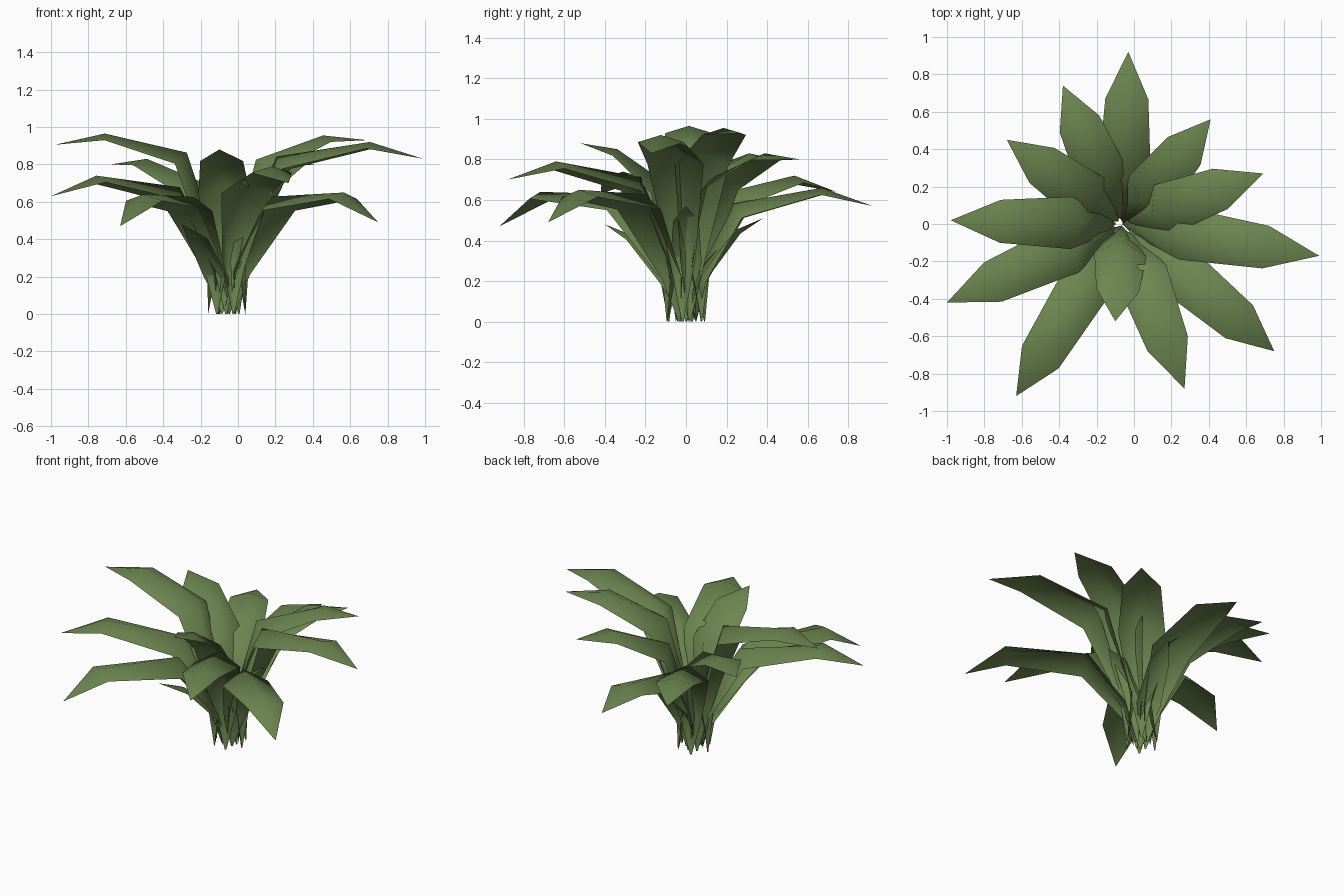
import bpy, bmesh
from mathutils import Vector

cube = bpy.data.objects.get("Cube")
if cube:
    bpy.data.objects.remove(cube, do_unlink=True)

green = bpy.data.materials.new("leaf_green")
green.use_nodes = True
colour = (0.15, 0.235, 0.08, 1)
green.diffuse_color = colour
shader = green.node_tree.nodes["Principled BSDF"]
shader.inputs["Base Color"].default_value = colour
shader.inputs["Roughness"].default_value = 0.9

UP = Vector((0, 0, 1))
CROWN = Vector((-0.06, 0, 0))  # where all stems meet the ground


def make_leaf(name, tip, rise, root, size=1.0):
    """Arching leaf: pinched stem, wide knee, flat shoulder, pointed tip, raised midrib."""
    tip = Vector(tip)
    reach = Vector((tip.x, tip.y, 0)) - CROWN
    out = reach.normalized()
    side = UP.cross(out)
    shoulder_z = tip.z + rise
    knee_z = shoulder_z - 0.15 + 0.8 * rise

    # midrib points, with half width and fold depth at each;
    # leaves that droop more bend further out
    midrib = [CROWN + out * root,
              CROWN + out * (reach.length * 0.06 - 0.02) + UP * knee_z * 0.38,
              CROWN + reach * (0.19 + 0.7 * rise) + UP * knee_z,
              CROWN + reach * (0.67 + 0.65 * rise) + UP * shoulder_z,
              tip]
    half_widths = [0.005, 0.065, 0.14, 0.115, 0]
    folds = [0, 0.07, 0.085, 0.035, 0]

    bm = bmesh.new()
    rows = []
    for i, point in enumerate(midrib[:-1]):
        tangent = (midrib[i + 1] - midrib[max(i - 1, 0)]).normalized()
        drop = tangent.cross(side) * folds[i] * size
        width = side * half_widths[i] * size
        edges = [point - width - drop, point, point + width - drop]
        rows.append([bm.verts.new(corner) for corner in edges])
    end = bm.verts.new(tip)
    for lower, upper in zip(rows, rows[1:]):
        for j in range(2):
            bm.faces.new((lower[j + 1], lower[j], upper[j], upper[j + 1]))
    for j in range(2):
        bm.faces.new((rows[-1][j + 1], rows[-1][j], end))
    bm.normal_update()
    if sum(f.normal.z for f in bm.faces) < 0:
        bmesh.ops.reverse_faces(bm, faces=bm.faces[:])

    mesh = bpy.data.meshes.new(name)
    bm.to_mesh(mesh)
    bm.free()
    mesh.materials.append(green)
    mesh.shade_smooth()
    leaf = bpy.data.objects.new(name, mesh)
    bpy.context.collection.objects.link(leaf)


# large outer leaves: tip position and how far the shoulder stands above it
outer_leaves = [
    ((-0.03, 0.92, 0.57), 0.09), ((-0.38, 0.74, 0.64), 0.08),
    ((-0.68, 0.45, 0.80), 0.03), ((-0.98, 0.02, 0.905), 0.06),
    ((-1.0, -0.42, 0.63), 0.11), ((-0.63, -0.92, 0.47), 0.17),
    ((-0.1, -0.52, 0.88), -0.03), ((0.27, -0.88, 0.70), 0.09),
    ((0.75, -0.68, 0.49), 0.16), ((0.99, -0.17, 0.83), 0.09),
    ((0.69, 0.27, 0.93), 0.025), ((0.41, 0.56, 0.80), 0.03),
]
for n, (tip, rise) in enumerate(outer_leaves):
    make_leaf(f"outer_leaf_{n + 1}", tip, rise, root=0.05 + 0.05 * (n % 2))

# short young leaves hidden low in the clump
for n, tip in enumerate([(-0.3, -0.4, 0.48), (0.05, 0.38, 0.51), (0.2, 0, 0.57)]):
    make_leaf(f"young_leaf_{n + 1}", tip, -0.06, root=0.05, size=0.55)
